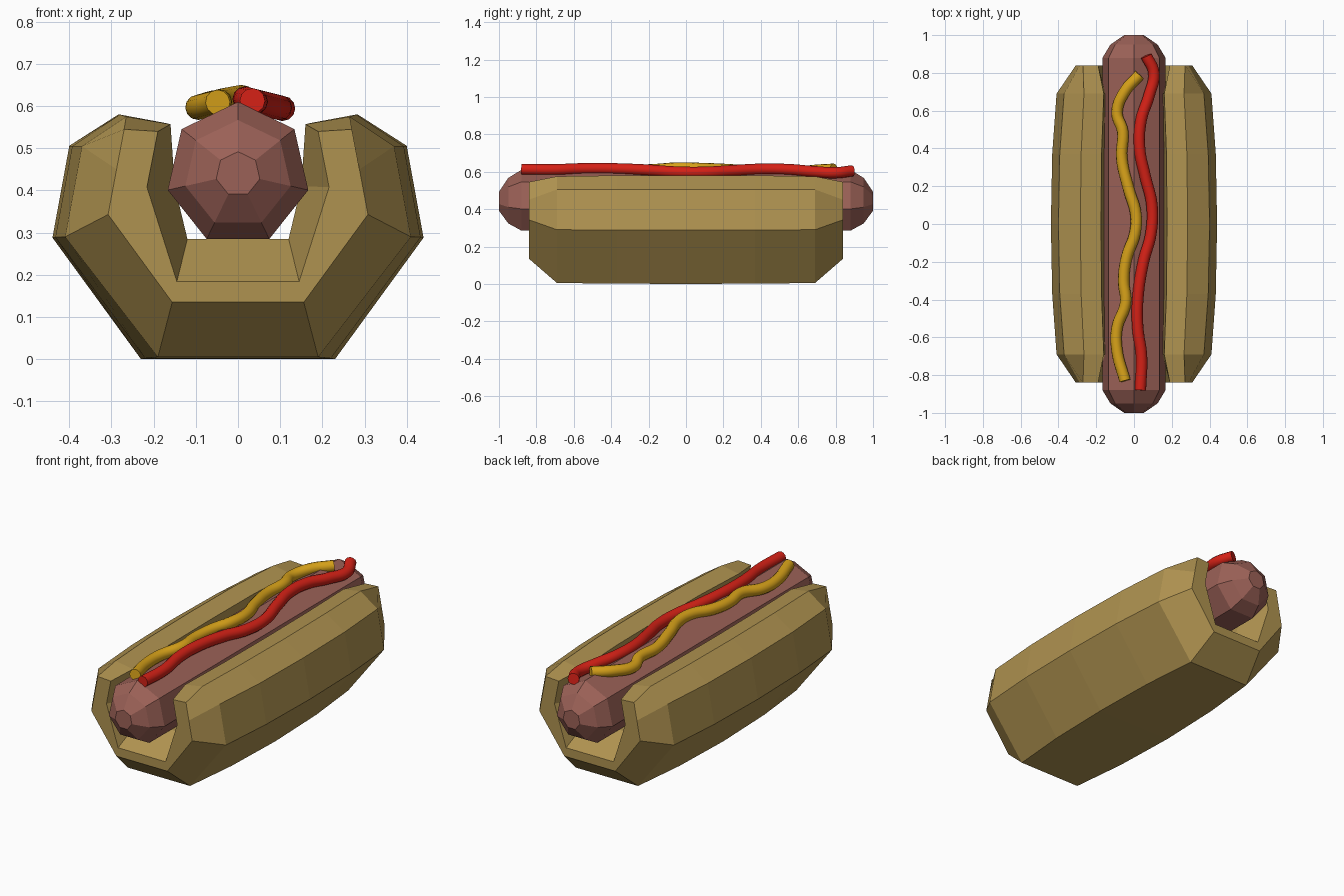
import bpy, bmesh, math

if "Cube" in bpy.data.objects:
    bpy.data.objects.remove(bpy.data.objects["Cube"])


def material(name, rgb):
    m = bpy.data.materials.new(name)
    m.diffuse_color = (*rgb, 1)
    m.use_nodes = True
    m.node_tree.nodes["Principled BSDF"].inputs["Base Color"].default_value = m.diffuse_color
    return m


def loft(name, rings, mat, mesh_caps):
    """Skin a list of equally sized closed rings and close both ends."""
    bm = bmesh.new()
    loops = [[bm.verts.new(p) for p in ring] for ring in rings]
    n = len(loops[0])
    for a, b in zip(loops, loops[1:]):
        for i in range(n):
            j = (i + 1) % n
            bm.faces.new((a[i], a[j], b[j], b[i]))
    for ring in (loops[0], loops[-1]):
        for cap in mesh_caps:
            bm.faces.new([ring[i] for i in cap])
    bmesh.ops.recalc_face_normals(bm, faces=bm.faces)
    mesh = bpy.data.meshes.new(name)
    bm.to_mesh(mesh)
    bm.free()
    mesh.materials.append(mat)
    ob = bpy.data.objects.new(name, mesh)
    bpy.context.collection.objects.link(ob)
    return ob


# Bun: U-shaped half profiles, outer bottom up over the lip and down inside
end = [(.156, .135), (.308, .343), (.27, .545), (.19, .54), (.216, .408), (.145, .184)]
shoulder = [(.19, .005), (.41, .29), (.37, .505), (.265, .575), (.16, .557), (.15, .41), (.12, .285)]
quarter = [(.22, .002), (.433, .289), (.393, .505), (.28, .58), (.172, .56), (.155, .41), (.12, .285)]
middle = [(.23, 0), (.44, .288), (.40, .506), (.284, .58), (.175, .56), (.155, .41), (.12, .285)]
end.insert(2, (.288, .45))


def u_ring(half, y):
    return [(x, y, z) for x, z in half] + [(-x, y, z) for x, z in reversed(half)]


sections = [(end, .84), (shoulder, .69), (quarter, .37)]
rings = [u_ring(h, -y) for h, y in sections] + [u_ring(middle, 0)]
rings += [u_ring(h, y) for h, y in reversed(sections)]
caps = [(0, 1, 5, 6), (1, 2, 3, 4, 5), (13, 12, 8, 7), (12, 11, 10, 9, 8), (0, 6, 7, 13)]
loft("bun", rings, material("bread", (.43, .29, .08)), caps)

# Sausage: seven-sided with stepped rounded ends
profile = [(-1, .053), (-.95, .128), (-.88, .171), (.88, .171), (.95, .128), (1, .053)]
rings = [[(r * math.sin(i * math.tau / 7), y, .439 + r * math.cos(i * math.tau / 7))
          for i in range(7)] for y, r in profile]
loft("sausage", rings, material("meat", (.33, .12, .095)), [range(7)])


# Sauces: wavy round tubes lying over the sausage
def sauce(name, path, rgb):
    cu = bpy.data.curves.new(name, 'CURVE')
    cu.dimensions = '3D'
    cu.bevel_depth = .03
    cu.bevel_resolution = 4
    cu.resolution_u = 6
    cu.use_fill_caps = True
    sp = cu.splines.new('BEZIER')
    sp.bezier_points.add(len(path) - 1)
    for bp, (x, y) in zip(sp.bezier_points, path):
        bp.co = (x, y, .621 - .25 * abs(x))
        bp.handle_left_type = bp.handle_right_type = 'AUTO'
    cu.materials.append(material(name + "_colour", rgb))
    ob = bpy.data.objects.new(name, cu)
    bpy.context.collection.objects.link(ob)
    bpy.ops.object.select_all(action='DESELECT')
    ob.select_set(True)
    bpy.context.view_layer.objects.active = ob
    bpy.ops.object.convert(target='MESH')
    bpy.ops.object.shade_smooth_by_angle(angle=math.radians(45))


sauce("mustard", [(.03, .79), (-.05, .7), (-.09, .59), (-.06, .49), (-.065, .35), (-.03, .19),
                  (.01, .05), (.005, -.05), (-.04, -.18), (-.055, -.3), (-.045, -.42),
                  (-.09, -.55), (-.09, -.67), (-.048, -.83)], (.68, .36, .01))
sauce("ketchup", [(.065, .89), (.105, .8), (.08, .68), (.038, .55), (.03, .4), (.06, .25),
                  (.095, .1), (.09, -.05), (.05, -.2), (.02, -.4), (.02, -.55), (.04, -.7),
                  (.034, -.88)], (.66, .015, .008))
